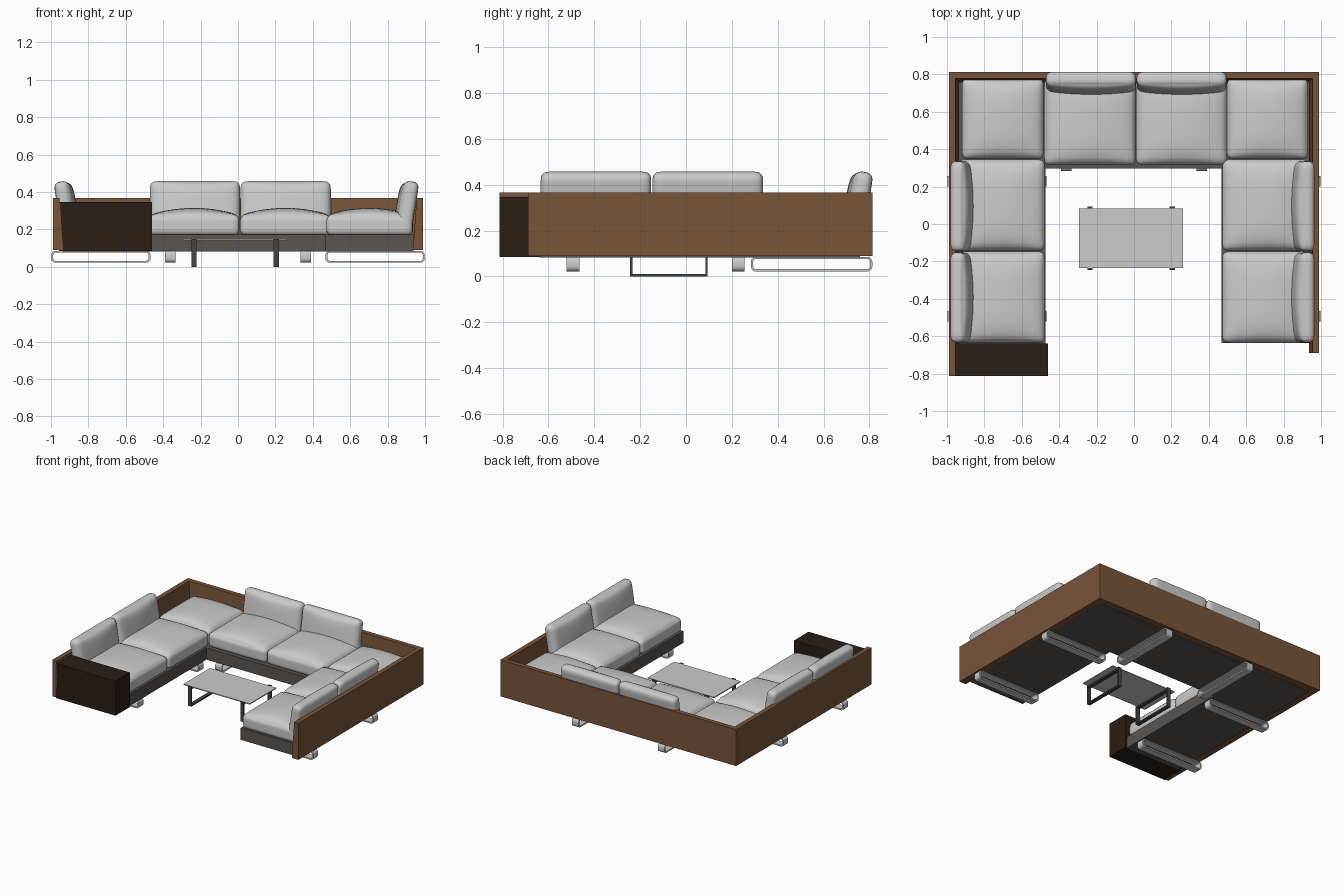
import bpy, bmesh
from math import sin, cos, pi, radians
from mathutils import Vector, Matrix

if "Cube" in bpy.data.objects:
    bpy.data.objects.remove(bpy.data.objects["Cube"])


def material(name, rgb):
    m = bpy.data.materials.new(name)
    m.diffuse_color = (*rgb, 1)
    m.use_nodes = True
    m.node_tree.nodes["Principled BSDF"].inputs["Base Color"].default_value = m.diffuse_color
    return m


WOOD = material("walnut", (0.19, 0.09, 0.042))
DARK = material("dark_wood", (0.022, 0.013, 0.008))
BASE = material("base_grey", (0.10, 0.09, 0.085))
METAL = material("dark_metal", (0.06, 0.06, 0.06))


def finish(name, bm, mat=None, smooth=None):
    bmesh.ops.recalc_face_normals(bm, faces=bm.faces)
    me = bpy.data.meshes.new(name)
    bm.to_mesh(me)
    bm.free()
    ob = bpy.data.objects.new(name, me)
    bpy.context.collection.objects.link(ob)
    if mat:
        me.materials.append(mat)
    if smooth:
        bpy.ops.object.select_all(action='DESELECT')
        ob.select_set(True)
        bpy.context.view_layer.objects.active = ob
        bpy.ops.object.shade_smooth_by_angle(angle=radians(smooth))
    return ob


def box(name, x, y, z, mat=None):
    bm = bmesh.new()
    bmesh.ops.create_cube(bm, size=1)
    for v in bm.verts:
        v.co = Vector([(a + b) / 2 + c * (b - a) for (a, b), c in zip((x, y, z), v.co)])
    return finish(name, bm, mat)


def extrude(name, profile, depth, matrix, mat=None, hole=None, smooth=None):
    """Profile lies in local XZ and runs along local Y; a hole makes a closed strap."""
    bm = bmesh.new()
    rings = []
    for pts in [profile] + ([hole] if hole else []):
        rings.append([[bm.verts.new((px, y, pz)) for px, pz in pts] for y in depth])
    n = len(profile)
    for a, b in rings:
        for i in range(n):
            j = (i + 1) % n
            bm.faces.new((a[i], a[j], b[j], b[i]))
    for k in (0, 1):
        if hole:
            o, h = rings[0][k], rings[1][k]
            for i in range(n):
                j = (i + 1) % n
                bm.faces.new((o[i], o[j], h[j], h[i]))
        else:
            bm.faces.new(rings[0][k])
    bm.transform(matrix)
    return finish(name, bm, mat, smooth)


def cushion(name, centre, size, r, axis, sign, crown, turn=0, lean=0):
    """Rounded block that bulges on one side."""
    bm = bmesh.new()
    bmesh.ops.create_cube(bm, size=2)
    bmesh.ops.subdivide_edges(bm, edges=bm.edges[:], cuts=15, use_grid_fill=True)
    half = [s / 2 for s in size]
    for v in bm.verts:
        t = [sin(c * pi / 2) for c in v.co]
        p = Vector([c * h for c, h in zip(t, half)])
        core = Vector([max(-(h - r), min(h - r, c)) for c, h in zip(p, half)])
        d = p - core
        q = core + d.normalized() * r if d.length > 1e-6 else p
        u, w = [t[i] for i in range(3) if i != axis]
        k = max(0, sign * q[axis] / half[axis])
        q[axis] += sign * crown * k * (1 - u * u) * (1 - w ** 4)
        v.co = q
    bm.transform(Matrix.Translation(centre) @ Matrix.Rotation(radians(turn), 4, 'Z')
                 @ Matrix.Rotation(radians(-lean), 4, 'X'))
    return finish(name, bm, None, 60)


def rounded(x0, x1, z0, z1, r):
    pts = []
    for cx, cz, a in ((x1 - r, z1 - r, 0), (x0 + r, z1 - r, 90),
                      (x0 + r, z0 + r, 180), (x1 - r, z0 + r, 270)):
        for i in range(6):
            t = radians(a + 18 * i)
            pts.append((cx + r * cos(t), cz + r * sin(t)))
    return pts


# Wooden surround, wider at the foot than at the top
right = [(0.935, 0.09), (0.99, 0.09), (0.99, 0.367), (0.955, 0.367)]
left = [(-x, z) for x, z in right]
extrude("right_panel", right, (-0.69, 0.813), Matrix(), WOOD)
extrude("left_panel", left, (-0.813, 0.813), Matrix(), WOOD)
back = [(x - 0.177, z) for x, z in right]
extrude("back_panel", back, (-0.985, 0.985), Matrix.Rotation(pi / 2, 4, 'Z'), WOOD)

# Dark end cabinet
box("end_cabinet", (-0.958, -0.46), (-0.813, -0.64), (0.085, 0.347), DARK)

# Platform under the seats
box("right_platform", (0.467, 0.937), (-0.637, 0.76), (0.083, 0.172), BASE)
box("left_platform", (-0.937, -0.473), (-0.64, 0.76), (0.083, 0.172), BASE)
box("back_platform", (-0.473, 0.467), (0.297, 0.76), (0.083, 0.172), BASE)

# Seat cushions: x range, y range
seats = [("back_seat_1", -0.48, 0.008, 0.315, 0.775), ("back_seat_2", 0.01, 0.497, 0.315, 0.775),
         ("corner_seat_left", -0.92, -0.483, 0.347, 0.778),
         ("corner_seat_right", 0.497, 0.93, 0.347, 0.778)]
for i, (y0, y1) in enumerate(((-0.635, -0.147), (-0.143, 0.345))):
    seats.append((f"left_seat_{i + 1}", -0.94, -0.477, y0, y1))
    seats.append((f"right_seat_{i + 1}", 0.472, 0.935, y0, y1))
for name, x0, x1, y0, y1 in seats:
    cushion(name, ((x0 + x1) / 2, (y0 + y1) / 2, 0.222), (x1 - x0, y1 - y0, 0.11),
            0.032, 2, 1, 0.038)

# Leaning back cushions
for i, c in enumerate((-0.23, 0.255)):
    cushion(f"back_cushion_{i + 1}", (c, 0.757, 0.318), (0.482, 0.08, 0.28), 0.033, 1, -1, 0.022, 0, 9)
for i, c in enumerate((-0.393, 0.095)):
    cushion(f"right_cushion_{i + 1}", (0.908, c, 0.318), (0.482, 0.08, 0.28), 0.033, 1, -1, 0.022, -90, 9)
    cushion(f"left_cushion_{i + 1}", (-0.925, c, 0.318), (0.482, 0.08, 0.28), 0.033, 1, -1, 0.022, 90, 9)

# Bent strap feet
outer = rounded(-0.265, 0.265, 0.022, 0.085, 0.022)
inner = rounded(-0.255, 0.255, 0.032, 0.077, 0.014)
feet = [(s * 0.733, y, 0) for s in (-1, 1) for y in (-0.493, 0.228)]
feet += [(s * 0.362, 0.548, 90) for s in (-1, 1)]
for i, (x, y, a) in enumerate(feet):
    extrude(f"strap_foot_{i + 1}", outer, (-0.028, 0.028),
            Matrix.Translation((x, y, 0)) @ Matrix.Rotation(radians(a), 4, 'Z'),
            None, inner, 30)

# Low table with two rectangular loop legs
box("table_top", (-0.295, 0.263), (-0.234, 0.084), (0.141, 0.148))
loop_out = [(-0.245, 0), (0.094, 0), (0.094, 0.15), (-0.245, 0.15)]
loop_in = [(-0.233, 0.01), (0.082, 0.01), (0.082, 0.138), (-0.233, 0.138)]
for name, x in (("table_leg_left", -0.235), ("table_leg_right", 0.205)):
    # the upper bar stays under the top
    for part, y, z in (("foot", (-0.245, 0.094), (0, 0.01)), ("rail", (-0.235, 0.084), (0.131, 0.141)),
                       ("front", (-0.245, -0.234), (0, 0.15)), ("rear", (0.084, 0.094), (0, 0.15))):
        box(f"{name}_{part}", (x - 0.014, x + 0.014), y, z, METAL)
